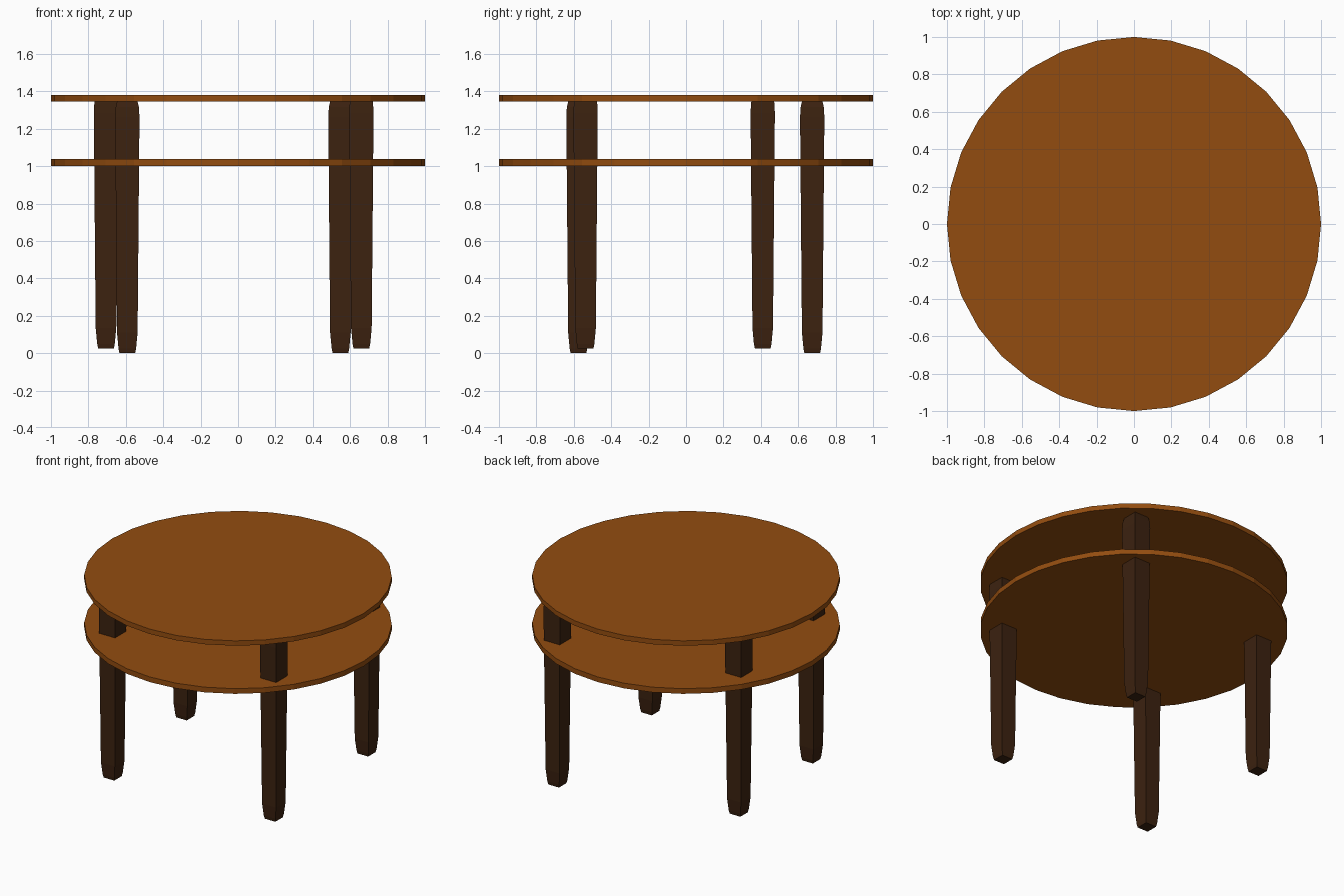
import bpy
import bmesh

if "Cube" in bpy.data.objects:
    bpy.data.objects.remove(bpy.data.objects["Cube"])


def material(name, rgb):
    m = bpy.data.materials.new(name)
    m.diffuse_color = (*rgb, 1)
    m.use_nodes = True
    m.node_tree.nodes["Principled BSDF"].inputs["Base Color"].default_value = m.diffuse_color
    return m


wood = material("warm brown wood", (0.29, 0.073, 0.005))
dark = material("dark brown wood", (0.045, 0.016, 0.005))


def disc(name, z0, z1):
    bpy.ops.mesh.primitive_cylinder_add(vertices=32, radius=1, depth=z1 - z0,
                                        location=(0, 0, (z0 + z1) / 2))
    ob = bpy.context.object
    ob.name = name
    ob.data.materials.append(wood)


# Square tapered leg: (height, half width) rings
PROFILE = [(0, 0.042), (0.025, 0.047), (0.11, 0.055), (1.26, 0.065),
           (1.315, 0.062), (1.35, 0.054)]


def leg(name, x, y, z):
    bm = bmesh.new()
    rings = [[bm.verts.new((sx * h, sy * h, pz))
              for sx, sy in ((-1, -1), (1, -1), (1, 1), (-1, 1))]
             for pz, h in PROFILE]
    for a, b in zip(rings, rings[1:]):
        for i in range(4):
            j = (i + 1) % 4
            bm.faces.new((a[i], a[j], b[j], b[i]))
    bm.faces.new(rings[0][::-1])
    bm.faces.new(rings[-1])
    me = bpy.data.meshes.new(name)
    bm.to_mesh(me)
    bm.free()
    me.materials.append(dark)
    ob = bpy.data.objects.new(name, me)
    ob.location = (x, y, z)
    bpy.context.collection.objects.link(ob)


# Round top and round shelf
disc("table_top", 1.345, 1.38)
disc("lower_shelf", 1.0, 1.037)

# Four irregularly placed legs
leg("front_left_leg", -0.592, -0.575, 0)
leg("front_right_leg", 0.66, -0.537, 0.025)
leg("back_right_leg", 0.548, 0.675, 0)
leg("back_left_leg", -0.706, 0.41, 0.025)
